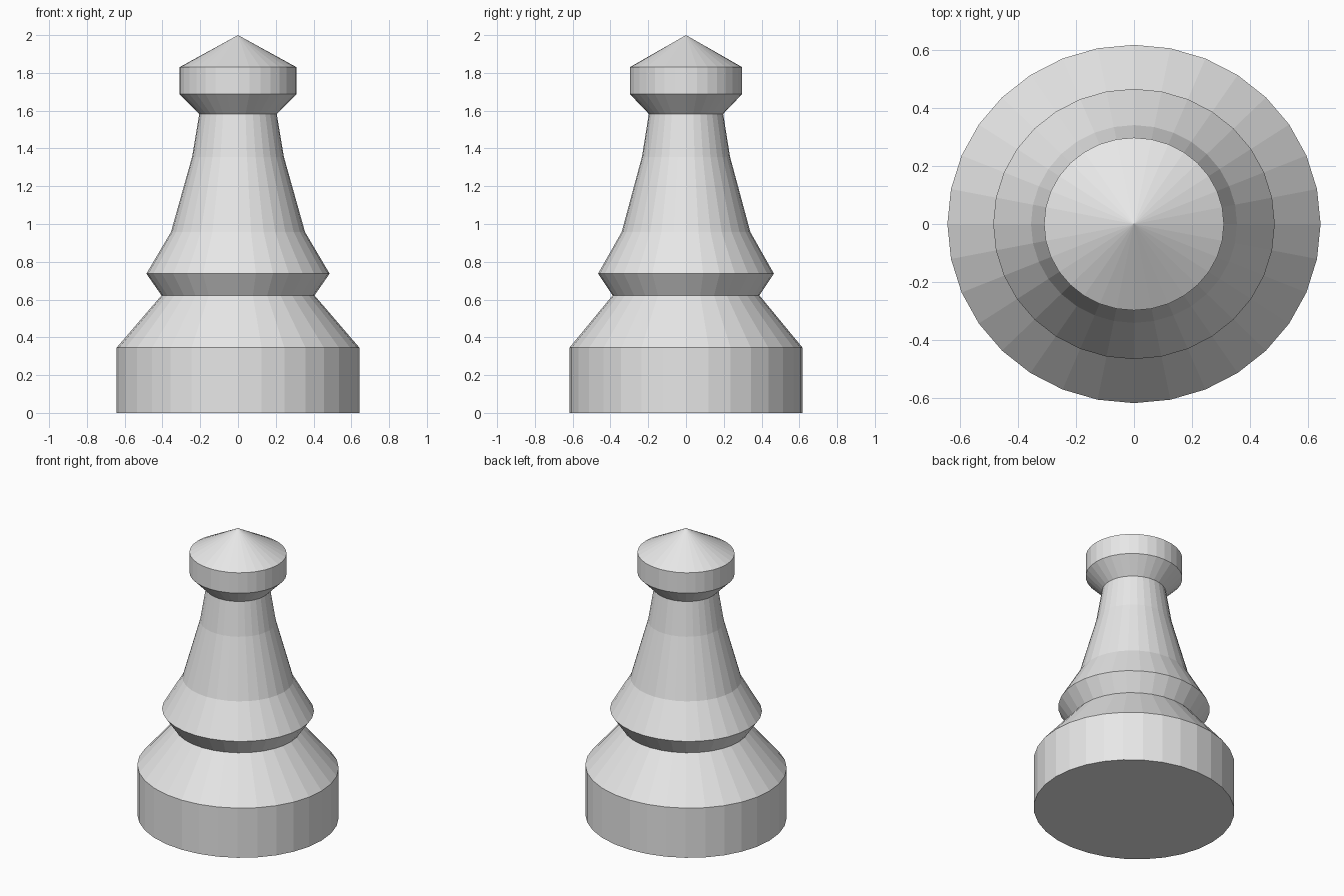
import bpy, bmesh, math

if "Cube" in bpy.data.objects:
    bpy.data.objects.remove(bpy.data.objects["Cube"])

SIDES = 32
Y_SQUASH = 0.96  # the piece is slightly oval

# (radius, height) from the base up to the rim of the cap
PROFILE = [(0.643, 0.0), (0.643, 0.345), (0.405, 0.622), (0.485, 0.737),
           (0.355, 0.957), (0.243, 1.355), (0.205, 1.583),
           (0.31, 1.688), (0.31, 1.83)]
APEX = 2.0

grey = bpy.data.materials.new("light_grey")
grey.diffuse_color = (0.8, 0.8, 0.8, 1)
grey.use_nodes = True
grey.node_tree.nodes["Principled BSDF"].inputs["Base Color"].default_value = grey.diffuse_color

bm = bmesh.new()

# Rings of the turned body
rings = []
for r, z in PROFILE:
    angles = [2 * math.pi * i / SIDES for i in range(SIDES)]
    rings.append([bm.verts.new((r * math.cos(a), r * Y_SQUASH * math.sin(a), z))
                  for a in angles])

# Walls between neighbouring rings
for low, high in zip(rings, rings[1:]):
    for i in range(SIDES):
        j = (i + 1) % SIDES
        bm.faces.new((low[i], low[j], high[j], high[i]))

# Flat underside and pointed cap
bm.faces.new(rings[0][::-1])
tip = bm.verts.new((0, 0, APEX))
for i in range(SIDES):
    bm.faces.new((rings[-1][i], rings[-1][(i + 1) % SIDES], tip))

mesh = bpy.data.meshes.new("game_piece")
bm.to_mesh(mesh)
bm.free()
mesh.materials.append(grey)
piece = bpy.data.objects.new("game_piece", mesh)
bpy.context.collection.objects.link(piece)
